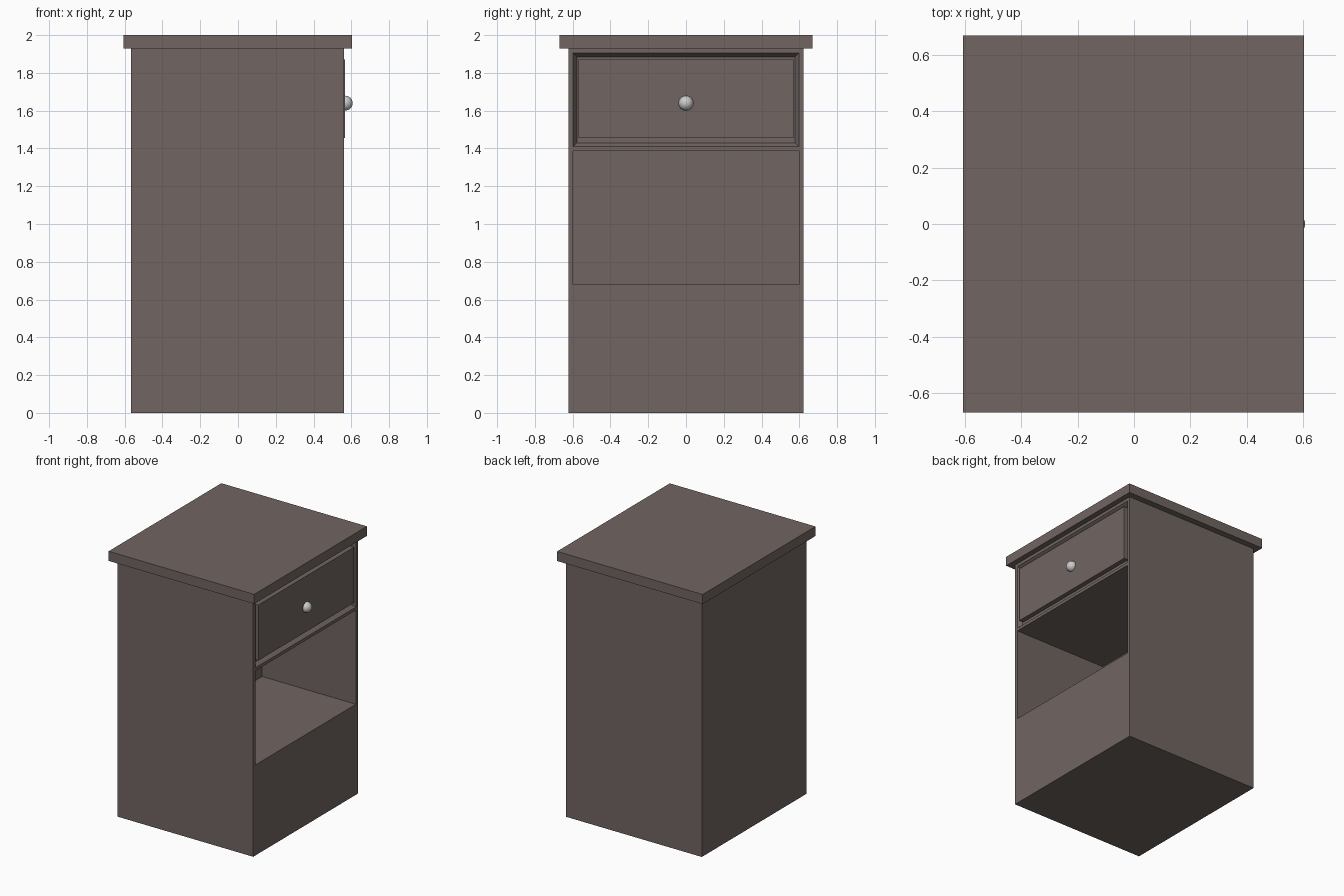
import bpy, bmesh

if "Cube" in bpy.data.objects:
    bpy.data.objects.remove(bpy.data.objects["Cube"])


def material(name, rgb):
    m = bpy.data.materials.new(name)
    m.diffuse_color = (*rgb, 1)
    m.use_nodes = True
    m.node_tree.nodes["Principled BSDF"].inputs["Base Color"].default_value = m.diffuse_color
    return m


wood = material("dark_wood", (0.165, 0.13, 0.12))
metal = material("knob_metal", (0.6, 0.6, 0.6))


def block(name, x, y, z, front_inset=0.0, back_inset=0.0):
    """Box from ranges; the +x or -x face can be shrunk in y and z."""
    bm = bmesh.new()
    bmesh.ops.create_cube(bm, size=1)
    for v in bm.verts:
        inset = front_inset if v.co.x > 0 else back_inset
        sy, sz = (1 if v.co.y > 0 else -1), (1 if v.co.z > 0 else -1)
        v.co = (x[v.co.x > 0],
                y[v.co.y > 0] - sy * inset,
                z[v.co.z > 0] - sz * inset)
    me = bpy.data.meshes.new(name)
    bm.to_mesh(me)
    bm.free()
    me.materials.append(wood)
    ob = bpy.data.objects.new(name, me)
    bpy.context.collection.objects.link(ob)
    return ob


def carve(target, cutter):
    mod = target.modifiers.new("carve", 'BOOLEAN')
    mod.operation = 'DIFFERENCE'
    mod.solver = 'EXACT'
    mod.object = cutter
    cutter.hide_render = True
    bpy.context.view_layer.objects.active = target
    bpy.ops.object.modifier_apply(modifier=mod.name)
    bpy.data.objects.remove(cutter)


# Cabinet body with an open shelf and a bevelled drawer recess on the +x side
FACE = 0.562
body = block("cabinet_body", (-0.567, FACE), (-0.622, 0.622), (0, 1.93))
carve(body, block("shelf_cutter", (-0.217, 0.7), (-0.597, 0.597), (0.68, 1.387)))
# sloped sides: opening is widest at the face, narrowing by 0.02 at depth 0.03
carve(body, block("recess_cutter", (FACE - 0.03, FACE + 0.03),
                  (-0.617, 0.617), (1.39, 1.925), 0.0, 0.04))

# Overhanging top slab
block("top_slab", (-0.607, 0.603), (-0.669, 0.669), (1.928, 2.0))

# Drawer front, standing just proud of the face
block("drawer_front", (FACE - 0.03, FACE + 0.005), (-0.569, 0.569), (1.455, 1.872))

# Round drawer knob
bpy.ops.mesh.primitive_uv_sphere_add(segments=32, ring_count=16, radius=0.039,
                                     location=(0.568, 0, 1.64))
knob = bpy.context.object
knob.name = "drawer_knob"
knob.data.materials.append(metal)
bpy.ops.object.shade_smooth_by_angle()
